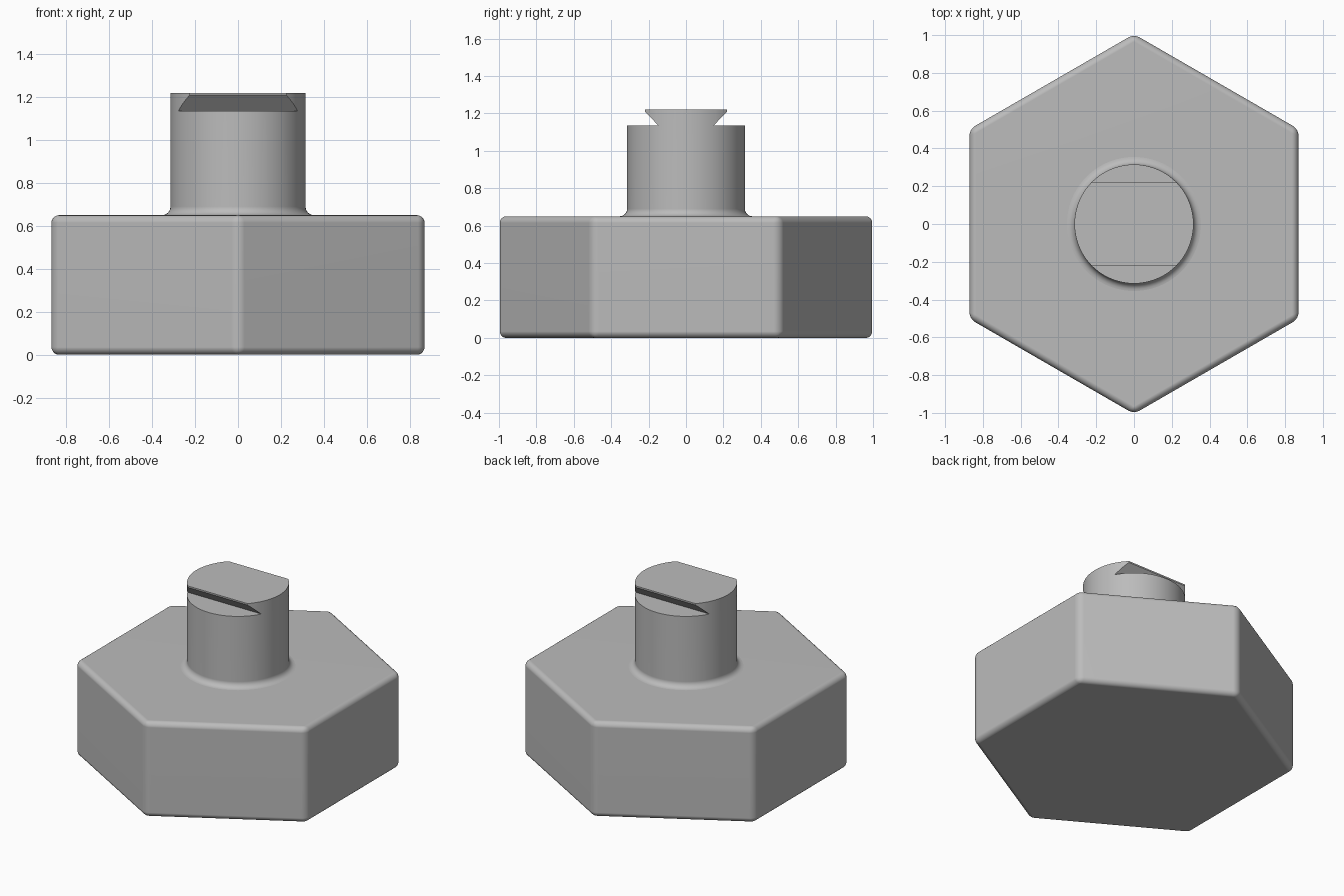
import bpy, bmesh, math
from mathutils import Matrix, Vector

cube = bpy.data.objects.get("Cube")
if cube:
    bpy.data.objects.remove(cube, do_unlink=True)

BASE_TOP, TOP, RADIUS, FILLET = 0.65, 1.22, 0.315, 0.04

grey = bpy.data.materials.new("plain grey")
grey.use_nodes = True
colour = (0.5, 0.5, 0.5, 1)
grey.diffuse_color = colour
grey.node_tree.nodes["Principled BSDF"].inputs["Base Color"].default_value = colour


def make_object(name, bm):
    bmesh.ops.recalc_face_normals(bm, faces=bm.faces)
    mesh = bpy.data.meshes.new(name)
    bm.to_mesh(mesh)
    bm.free()
    mesh.materials.append(grey)
    obj = bpy.data.objects.new(name, mesh)
    bpy.context.collection.objects.link(obj)
    return obj


def activate(obj):
    bpy.ops.object.select_all(action='DESELECT')
    obj.select_set(True)
    bpy.context.view_layer.objects.active = obj


def smooth(obj):
    activate(obj)
    bpy.ops.object.shade_smooth_by_angle(angle=math.radians(30))
    weighted = obj.modifiers.new("weighted normals", 'WEIGHTED_NORMAL')
    weighted.keep_sharp = True


# Hexagonal base with rounded edges
bm = bmesh.new()
bmesh.ops.create_cone(bm, cap_ends=True, segments=6, radius1=1.005, radius2=1.005,
                      depth=BASE_TOP, matrix=Matrix.Translation((0, 0, BASE_TOP / 2)))
# Put two corners on the y axis
if max(v.co.y for v in bm.verts) < 0.95:
    bmesh.ops.rotate(bm, verts=bm.verts, matrix=Matrix.Rotation(math.pi / 6, 3, 'Z'))
bmesh.ops.bevel(bm, geom=bm.edges[:], offset=0.035, offset_type='OFFSET',
                segments=5, profile=0.5, affect='EDGES')
smooth(make_object("hexagonal_base", bm))

# Round post, flared by a fillet where it meets the base
profile = [(0, BASE_TOP - 0.02), (RADIUS + FILLET, BASE_TOP - 0.02)]
for i in range(7):
    a = math.pi / 2 * i / 6
    profile.append((RADIUS + FILLET * (1 - math.sin(a)), BASE_TOP + FILLET * (1 - math.cos(a))))
profile += [(RADIUS, TOP), (0, TOP)]
bm = bmesh.new()
verts = [bm.verts.new((r, 0, z)) for r, z in profile]
edges = [bm.edges.new(pair) for pair in zip(verts, verts[1:])]
bmesh.ops.spin(bm, geom=verts + edges, cent=(0, 0, 0), axis=(0, 0, 1),
               angle=math.tau, steps=72)
bmesh.ops.remove_doubles(bm, verts=bm.verts, dist=0.0001)
post = make_object("post", bm)

# Undercut both sides of the post top into a dovetail
outline = [(0.147, 1.135), (0.22, 1.21), (0.22, 1.3), (0.5, 1.3), (0.5, 1.135)]
for side in (-1, 1):
    bm = bmesh.new()
    face = bm.faces.new([bm.verts.new((-0.5, side * y, z)) for y, z in outline])
    extruded = bmesh.ops.extrude_face_region(bm, geom=[face])["geom"]
    bmesh.ops.translate(bm, vec=Vector((1, 0, 0)),
                        verts=[g for g in extruded if isinstance(g, bmesh.types.BMVert)])
    cutter = make_object("dovetail_cutter", bm)
    cutter.hide_render = True
    cut = post.modifiers.new("dovetail", 'BOOLEAN')
    cut.operation = 'DIFFERENCE'
    cut.solver = 'EXACT'
    cut.object = cutter
    activate(post)
    bpy.ops.object.modifier_apply(modifier=cut.name)
    bpy.data.objects.remove(cutter, do_unlink=True)
smooth(post)
